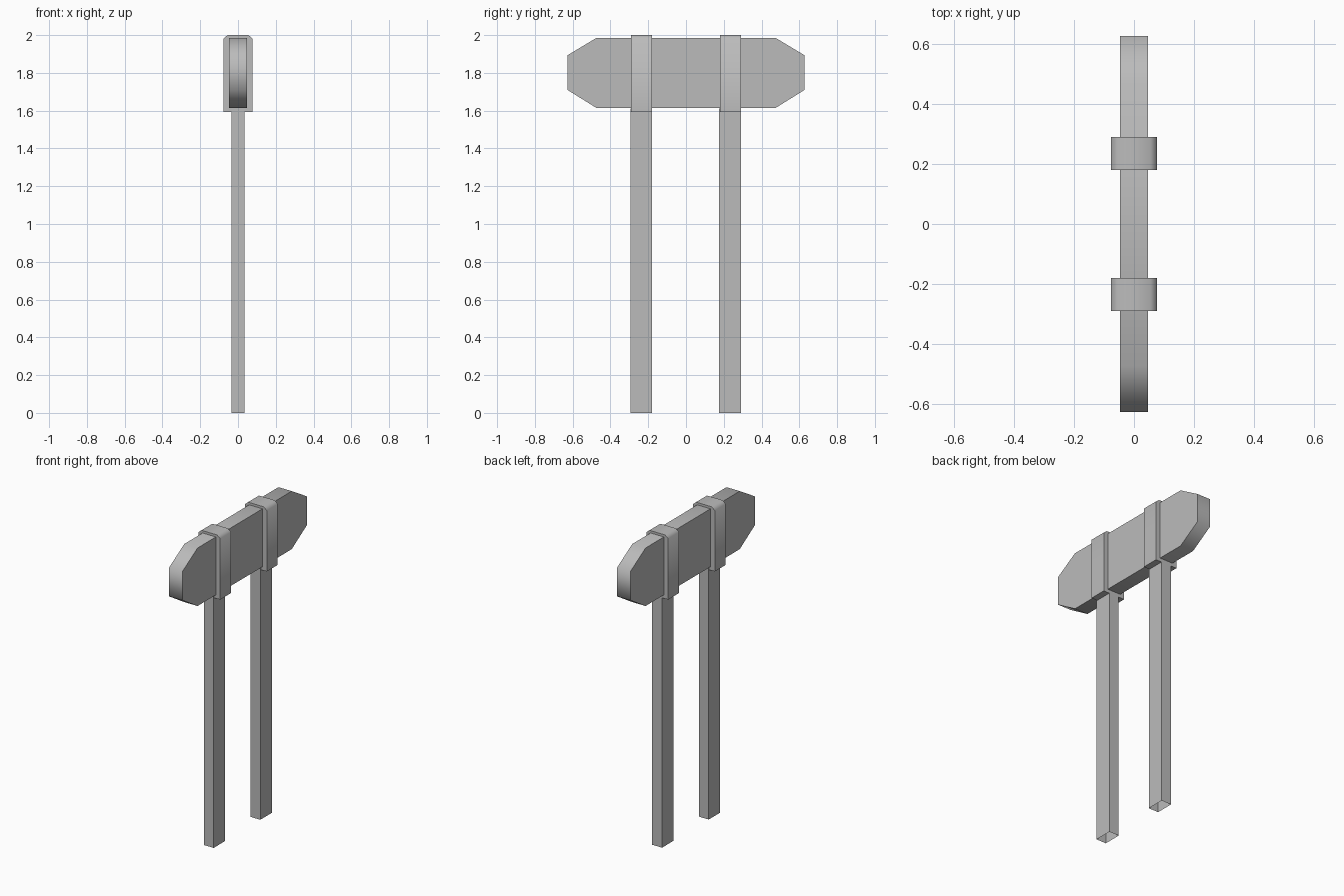
import bpy
import bmesh
from math import radians

cube = bpy.data.objects.get("Cube")
if cube:
    bpy.data.objects.remove(cube, do_unlink=True)

grey = bpy.data.materials.new("plain_grey")
grey.use_nodes = True
grey.diffuse_color = (0.5, 0.5, 0.5, 1)
bsdf = next(n for n in grey.node_tree.nodes if n.type == "BSDF_PRINCIPLED")
bsdf.inputs["Base Color"].default_value = grey.diffuse_color


def prism(name, outline, direction, open_ends=()):
    """Extrude an outline along direction; open_ends lists caps to leave off."""
    bm = bmesh.new()
    start = bm.faces.new([bm.verts.new(p) for p in outline])
    result = bmesh.ops.extrude_face_region(bm, geom=[start], use_keep_orig=True)
    verts = [g for g in result["geom"] if isinstance(g, bmesh.types.BMVert)]
    bmesh.ops.translate(bm, vec=direction, verts=verts)
    bmesh.ops.recalc_face_normals(bm, faces=bm.faces)
    if "start" in open_ends:
        bmesh.ops.delete(bm, geom=[start], context="FACES_ONLY")
    mesh = bpy.data.meshes.new(name)
    bm.to_mesh(mesh)
    bm.free()
    mesh.materials.append(grey)
    obj = bpy.data.objects.new(name, mesh)
    bpy.context.collection.objects.link(obj)
    bpy.ops.object.select_all(action="DESELECT")
    obj.select_set(True)
    bpy.context.view_layer.objects.active = obj
    bpy.ops.object.shade_smooth_by_angle(angle=radians(65))
    return obj


# Sign board with clipped corners
half_board = [(0.475, 1.615), (0.628, 1.71), (0.628, 1.893), (0.475, 1.985)]
board = half_board + [(-y, z) for y, z in reversed(half_board)]
prism("board", [(-0.047, y, z) for y, z in board], (0.094, 0, 0))

# Chamfered clamps around the board
half_clamp = [(0.077, 1.593), (0.077, 1.982), (0.055, 2.0)]
clamp = half_clamp + [(-x, z) for x, z in reversed(half_clamp)]

# Hollow posts, open at the foot
for side, y in (("front", -0.235), ("back", 0.235)):
    prism(side + "_clamp", [(x, y - 0.055, z) for x, z in clamp], (0, 0.11, 0))
    corners = [(-1, -1), (1, -1), (1, 1), (-1, 1)]
    post = [(sx * 0.035, y - 0.002 + sy * 0.058, 0) for sx, sy in corners]
    prism(side + "_post", post, (0, 0, 1.612), open_ends=("start",))
